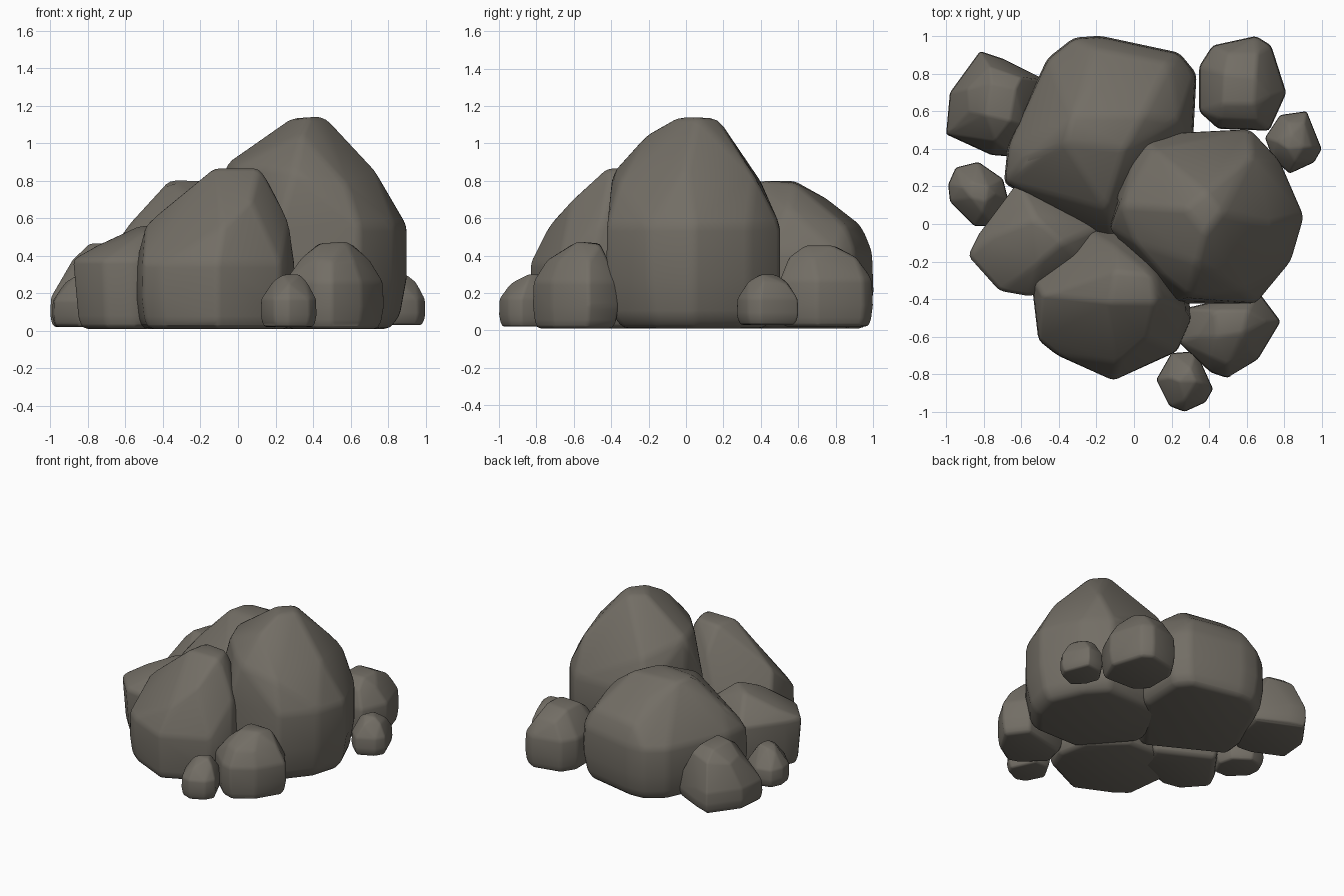
import bpy, bmesh, math
from mathutils import Vector

stone = bpy.data.materials.new("warm grey stone")
stone.diffuse_color = (0.17, 0.155, 0.13, 1)


def rock(name, outline, crown, shoulder, z0=0.01, soft=0.03, foot=0.87, waist=1.01):
    """Chiselled convex stone: plan outline raised to the shoulder, capped by crown points."""
    c = sum((Vector(p) for p in outline), Vector((0, 0))) / len(outline)
    bm = bmesh.new()
    low = foot + (waist - foot) * 0.6
    rings = [(z0, foot), (z0 + 0.12 * shoulder, low), (0.5 * shoulder, waist), (shoulder, 0.99)]
    for z, k in rings:
        for p in outline:
            q = c + (Vector(p) - c) * k
            bm.verts.new((q.x, q.y, z))
    for p in crown:
        bm.verts.new(p)
    hull = bmesh.ops.convex_hull(bm, input=bm.verts[:])
    junk = {g for g in hull["geom_interior"] + hull["geom_unused"] if isinstance(g, bmesh.types.BMVert)}
    bmesh.ops.delete(bm, geom=list(junk), context='VERTS')
    bmesh.ops.dissolve_limit(bm, angle_limit=math.radians(8), verts=bm.verts[:], edges=bm.edges[:])
    bmesh.ops.recalc_face_normals(bm, faces=bm.faces[:])
    for f in bm.faces:
        f.smooth = True
    me = bpy.data.meshes.new(name)
    bm.to_mesh(me)
    bm.free()
    me.materials.append(stone)
    ob = bpy.data.objects.new(name, me)
    bpy.context.collection.objects.link(ob)
    # soft worn edges
    b = ob.modifiers.new("worn edges", 'BEVEL')
    b.width, b.segments = soft, 2
    b.limit_method, b.angle_limit = 'ANGLE', math.radians(12)
    return ob


# three main boulders
rock("tall_boulder", [(0.03, 0.48), (0.62, 0.51), (0.78, 0.34), (0.91, 0.04), (0.84, -0.2),
                      (0.65, -0.43), (0.22, -0.43), (-0.14, -0.02), (-0.11, 0.15)],
     [(0.27, 0.08, 1.13), (0.47, 0.06, 1.14), (0.38, -0.05, 1.14), (0.38, 0.17, 1.135),
      (-0.07, 0.1, 0.89), (0.0, -0.1, 0.88), (0.15, -0.27, 0.87), (0.73, 0.0, 0.86), (0.63, 0.37, 0.83),
      (0.1, 0.4, 0.8), (0.3, -0.39, 0.85), (0.58, -0.36, 0.78), (0.34, -0.21, 1.05)],
     0.56, foot=0.8, waist=0.99)
rock("back_boulder", [(-0.32, 0.99), (-0.18, 1.0), (0.24, 0.91), (0.33, 0.8), (0.31, 0.42),
                      (-0.1, -0.1), (-0.69, 0.22), (-0.67, 0.42), (-0.46, 0.88)],
     [(-0.37, 0.43, 0.8), (-0.33, 0.58, 0.8), (0.05, 0.58, 0.79), (-0.05, 0.4, 0.8),
      (-0.22, 0.94, 0.56), (0.19, 0.86, 0.56), (-0.58, 0.36, 0.57), (-0.2, 0.76, 0.7),
      (0.24, 0.55, 0.65), (-0.15, 0.08, 0.65)], 0.42)
rock("front_boulder", [(-0.55, -0.28), (-0.51, -0.62), (-0.41, -0.7), (-0.11, -0.84), (0.23, -0.68),
                       (0.31, -0.5), (0.26, -0.25), (0.0, -0.02), (-0.26, -0.02)],
     [(-0.13, -0.42, 0.865), (0.11, -0.42, 0.865), (0.1, -0.27, 0.865), (-0.1, -0.25, 0.865),
      (0.16, -0.42, 0.8), (0.27, -0.45, 0.59), (-0.08, -0.74, 0.55), (0.07, -0.61, 0.7),
      (-0.49, -0.38, 0.57), (-0.1, -0.12, 0.7)], 0.36, foot=0.9, waist=1.0)

# medium stones around the pile
rock("left_stone", [(-0.62, 0.23), (-0.15, 0.0), (-0.22, -0.25), (-0.55, -0.39),
                    (-0.72, -0.36), (-0.89, -0.17), (-0.83, -0.05)],
     [(-0.52, 0.03, 0.565), (-0.38, -0.1, 0.565), (-0.75, -0.06, 0.46), (-0.5, -0.2, 0.53)],
     0.38, foot=0.82, waist=0.95)
rock("back_left_stone", [(-1.0, 0.48), (-0.98, 0.7), (-0.82, 0.92), (-0.7, 0.88), (-0.48, 0.77),
                         (-0.53, 0.5), (-0.64, 0.36), (-0.76, 0.37)],
     [(-0.79, 0.58, 0.465), (-0.66, 0.55, 0.465), (-0.63, 0.72, 0.45), (-0.76, 0.75, 0.45),
      (-0.88, 0.6, 0.38), (-0.89, 0.72, 0.36), (-0.77, 0.84, 0.38), (-0.74, 0.44, 0.38),
      (-0.6, 0.78, 0.4), (-0.58, 0.52, 0.38)], 0.18, 0.02, 0.025, 0.93)
rock("back_right_stone", [(0.35, 0.84), (0.42, 0.95), (0.65, 1.0), (0.73, 0.95), (0.81, 0.7),
                          (0.72, 0.5), (0.45, 0.51), (0.35, 0.6)],
     [(0.47, 0.64, 0.45), (0.64, 0.64, 0.455), (0.65, 0.78, 0.455), (0.48, 0.8, 0.45),
      (0.5, 0.91, 0.39), (0.66, 0.91, 0.39), (0.73, 0.68, 0.38), (0.66, 0.55, 0.39), (0.46, 0.56, 0.39)],
     0.27, 0.02, 0.025, 0.9)
rock("front_right_stone", [(0.28, -0.45), (0.66, -0.36), (0.78, -0.52), (0.66, -0.72),
                           (0.5, -0.82), (0.41, -0.79), (0.24, -0.63)],
     [(0.44, -0.6, 0.465), (0.58, -0.58, 0.475), (0.61, -0.46, 0.46), (0.43, -0.46, 0.465),
      (0.71, -0.52, 0.37), (0.5, -0.75, 0.37), (0.62, -0.68, 0.37), (0.41, -0.71, 0.38),
      (0.33, -0.6, 0.38)], 0.26, 0.01, 0.025)

# small stones
rock("small_left_stone", [(-0.99, 0.21), (-0.95, 0.3), (-0.83, 0.33), (-0.7, 0.24),
                          (-0.67, 0.12), (-0.74, -0.01), (-0.85, -0.01), (-0.98, 0.12)],
     [(-0.87, 0.14, 0.29), (-0.79, 0.12, 0.295), (-0.78, 0.2, 0.29), (-0.86, 0.22, 0.285),
      (-0.92, 0.2, 0.26), (-0.81, 0.06, 0.26), (-0.74, 0.16, 0.26)], 0.16, 0.02, 0.015)
rock("small_right_stone", [(0.7, 0.46), (0.78, 0.58), (0.92, 0.6), (1.0, 0.4),
                           (0.96, 0.33), (0.83, 0.27), (0.74, 0.35)],
     [(0.82, 0.4, 0.3), (0.9, 0.41, 0.3), (0.84, 0.48, 0.3), (0.95, 0.41, 0.26), (0.91, 0.54, 0.25),
      (0.82, 0.54, 0.26), (0.76, 0.44, 0.27), (0.86, 0.33, 0.26)], 0.17, 0.03, 0.015)
rock("small_front_stone", [(0.12, -0.83), (0.2, -0.69), (0.33, -0.68), (0.42, -0.88),
                           (0.38, -0.95), (0.27, -1.0), (0.19, -0.97)],
     [(0.24, -0.84, 0.3), (0.33, -0.84, 0.3), (0.3, -0.77, 0.3), (0.27, -0.94, 0.25),
      (0.37, -0.85, 0.26), (0.19, -0.82, 0.27)], 0.17, 0.02, 0.015)
